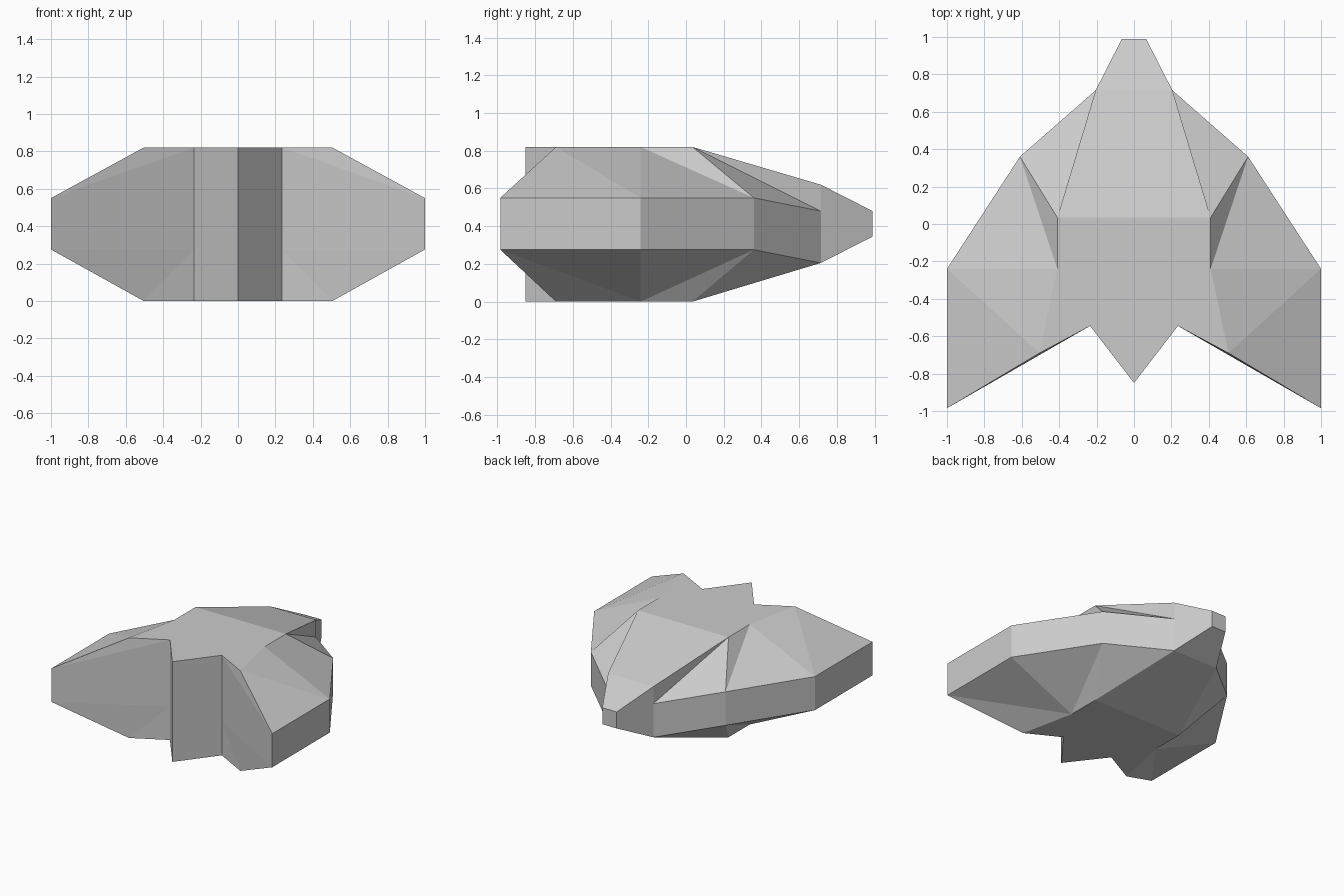
import bpy
import bmesh

cube = bpy.data.objects.get("Cube")
if cube:
    bpy.data.objects.remove(cube, do_unlink=True)

# Hull paint
paint = bpy.data.materials.new("hull_grey")
paint.use_nodes = True
grey = (0.6, 0.6, 0.6, 1)
paint.diffuse_color = grey
paint.node_tree.nodes["Principled BSDF"].inputs["Base Color"].default_value = grey

HEIGHT, RIM_LOW, RIM_HIGH = 0.82, 0.275, 0.55

# Plan outline of the left half: rim of the wing and edge of the flat deck
nose, cheek, shoulder = (0.065, 0.99), (0.205, 0.715), (0.61, 0.36)
wing, tip, notch, tail = (1, -0.24), (1, -0.985), (0.235, -0.545), (0, -0.85)
deck_front, deck_side, deck_rear = (0.41, 0.035), (0.41, -0.24), (0.505, -0.69)

bm = bmesh.new()
cache = {}


def vert(plan, z):
    key = (*plan, z)
    if key not in cache:
        cache[key] = bm.verts.new(key)
    return cache[key]


def face(*points):
    bm.faces.new([vert(plan, z) for plan, z in points])


def centre(plan):
    return (0, plan[1])


# Upper and lower shells share one layout
for top in (True, False):
    flat = HEIGHT if top else 0
    rim = RIM_HIGH if top else RIM_LOW
    cheek_z = 0.62 if top else 0.205
    nose_z = 0.48 if top else 0.345
    side_z = 0.48 if top else 0.205
    # Flat deck, nose slope and nose tip
    face(*[(p, flat) for p in (centre(deck_front), deck_front, deck_side,
                               deck_rear, notch, tail)])
    face((centre(deck_front), flat), (deck_front, flat),
         (cheek, cheek_z), (centre(cheek), cheek_z))
    face((centre(cheek), cheek_z), (cheek, cheek_z),
         (nose, nose_z), (centre(nose), nose_z))
    # Wing facets
    face((deck_front, flat), (cheek, side_z), (shoulder, rim))
    face((deck_front, flat), (shoulder, rim), (deck_side, flat))
    face((deck_side, flat), (shoulder, rim), (wing, rim))
    if top:
        face((deck_front, flat), (cheek, cheek_z), (cheek, side_z))
        face((deck_side, flat), (wing, rim), (deck_rear, flat))
        face((deck_rear, flat), (wing, rim), (tip, rim))
        face((notch, flat), (deck_rear, flat), (tip, rim))
        face((notch, flat), (tip, rim), (notch, rim))
    else:
        face((deck_side, flat), (wing, rim), (tip, rim))
        face((deck_side, flat), (tip, rim), (deck_rear, flat))
        face((notch, flat), (deck_rear, flat), (notch, rim))
        face((notch, rim), (deck_rear, flat), (tip, rim))

# Upright walls around the rim
for a, b in ((shoulder, wing), (wing, tip), (tip, notch)):
    face((a, RIM_LOW), (b, RIM_LOW), (b, RIM_HIGH), (a, RIM_HIGH))
face((cheek, 0.205), (shoulder, RIM_LOW), (shoulder, RIM_HIGH), (cheek, 0.48))
face((cheek, 0.205), (cheek, 0.48), (cheek, 0.62), (nose, 0.48), (nose, 0.345))
face((nose, 0.345), (nose, 0.48), (centre(nose), 0.48), (centre(nose), 0.345))
face((tail, 0), (notch, 0), (notch, RIM_LOW), (notch, RIM_HIGH),
     (notch, HEIGHT), (tail, HEIGHT))

# Mirror the half across the centre line
half = bm.verts[:] + bm.edges[:] + bm.faces[:]
bmesh.ops.mirror(bm, geom=half, axis='X', merge_dist=0.0005)
bmesh.ops.remove_doubles(bm, verts=bm.verts[:], dist=0.0005)
bmesh.ops.recalc_face_normals(bm, faces=bm.faces[:])

mesh = bpy.data.meshes.new("ship_hull")
bm.to_mesh(mesh)
bm.free()
mesh.materials.append(paint)
hull = bpy.data.objects.new("ship_hull", mesh)
bpy.context.collection.objects.link(hull)
